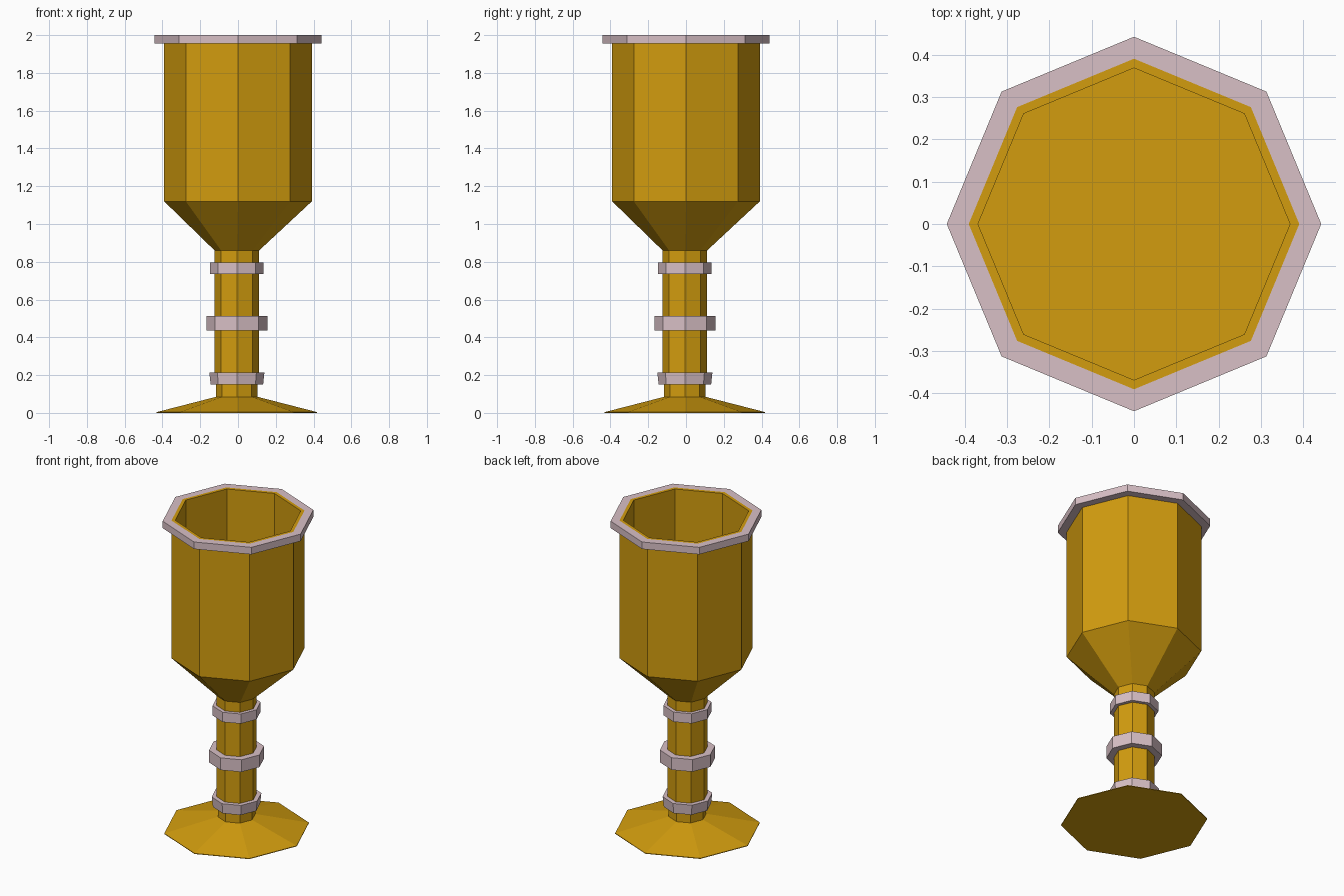
import bpy, bmesh, math

if "Cube" in bpy.data.objects:
    bpy.data.objects.remove(bpy.data.objects["Cube"])

SIDES = 8


def material(name, rgb):
    m = bpy.data.materials.new(name)
    m.diffuse_color = (*rgb, 1.0)
    m.use_nodes = True
    m.node_tree.nodes["Principled BSDF"].inputs["Base Color"].default_value = m.diffuse_color
    return m


gold = material("gold", (0.65, 0.336, 0.0045))
pink = material("pale pink", (0.694, 0.53, 0.565))


def lathe(name, profile, mat, closed=False):
    """Eight-sided flat turning of (radius, height, centre offset x and y) rows.
    Closed profiles make a ring; open ones are capped at both ends."""
    bm = bmesh.new()
    rings = []
    for r, z, off in profile:
        rings.append([bm.verts.new((off + r * math.cos(math.tau * i / SIDES),
                                    off + r * math.sin(math.tau * i / SIDES), z))
                      for i in range(SIDES)])
    pairs = list(zip(rings, rings[1:]))
    if closed:
        pairs.append((rings[-1], rings[0]))
    for a, b in pairs:
        for i in range(SIDES):
            j = (i + 1) % SIDES
            bm.faces.new((a[i], a[j], b[j], b[i]))
    if not closed:
        bm.faces.new(rings[0][::-1])
        bm.faces.new(rings[-1])
    bmesh.ops.recalc_face_normals(bm, faces=bm.faces)
    mesh = bpy.data.meshes.new(name)
    bm.to_mesh(mesh)
    bm.free()
    mesh.materials.append(mat)
    obj = bpy.data.objects.new(name, mesh)
    bpy.context.collection.objects.link(obj)
    return obj


S = -0.006  # the stem and foot sit slightly off the bowl axis

# Foot, stem and hollow bowl as one turned body
lathe("goblet_body", [
    (0.425, 0.0, S), (0.425, 0.004, S),               # foot
    (0.11, 0.085, S), (0.11, 0.15, S),                # stem base
    (0.118, 0.2, S), (0.118, 0.86, S),                # stem
    (0.391, 1.12, 0), (0.391, 2.0, 0),                # bowl outside
    (0.369, 2.0, 0), (0.369, 1.13, 0),                # bowl inside, floor
], gold)

# Lip ring around the bowl
lathe("bowl_rim", [(0.391, 1.955, 0), (0.443, 1.955, 0),
                   (0.443, 2.0, 0), (0.391, 2.0, 0)], pink, closed=True)

# Collars on the stem: bottom and top height, bottom and top radius
for name, z0, z1, r0, r1 in (("lower_collar", 0.15, 0.215, 0.139, 0.146),
                             ("middle_collar", 0.436, 0.514, 0.162, 0.162),
                             ("upper_collar", 0.735, 0.797, 0.141, 0.141)):
    lathe(name, [(0.108, z0, S), (r0, z0, S), (r1, z1, S), (0.108, z1, S)],
          pink, closed=True)
